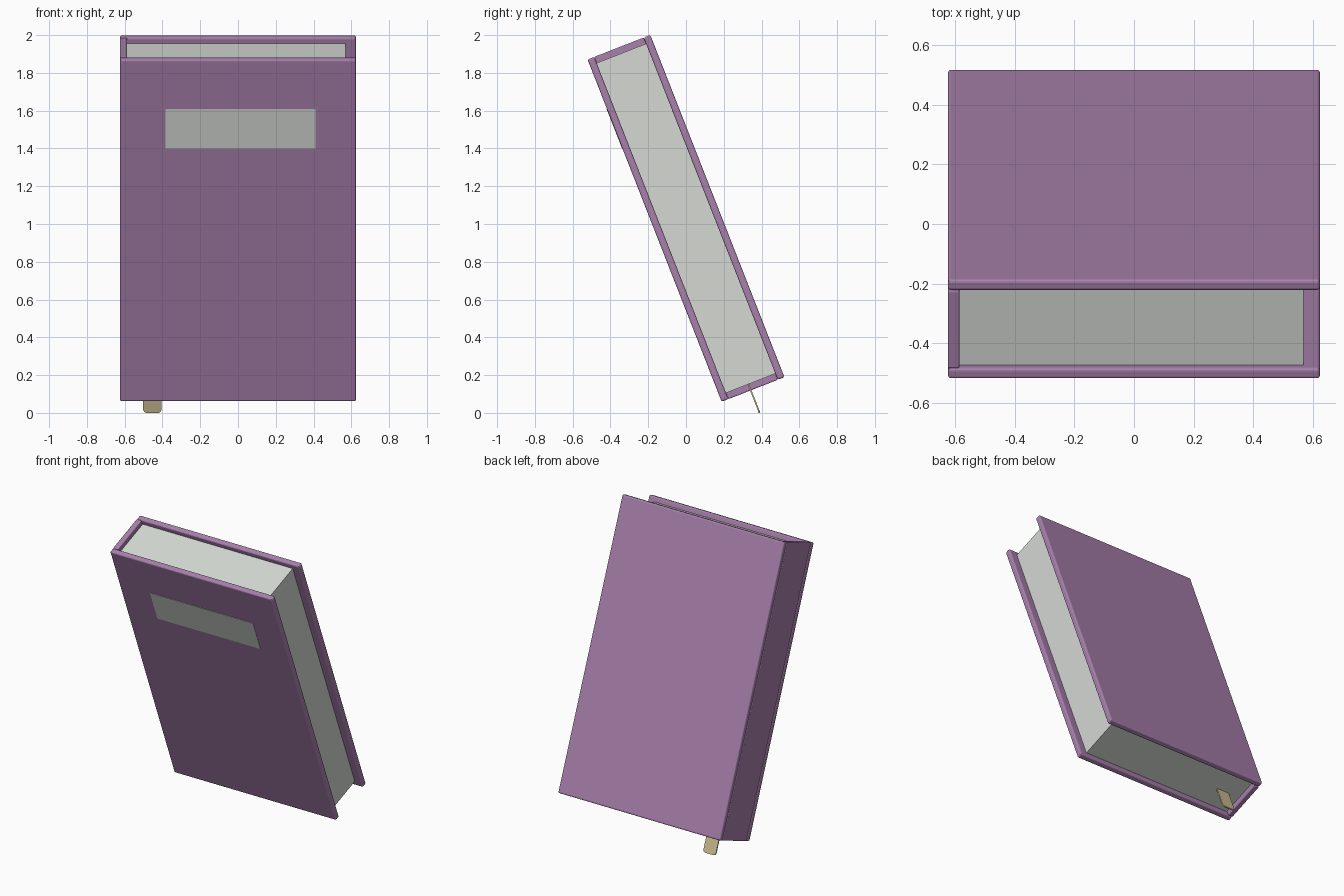
import bpy, bmesh, math
from mathutils import Matrix, Vector

if "Cube" in bpy.data.objects:
    bpy.data.objects.remove(bpy.data.objects["Cube"])

TILT = math.radians(21.4)
W, T, H = 1.25, 0.357, 1.946      # closed book: width, thickness, height
BOARD = 0.038                     # cover board thickness
INSET = 0.035                     # pages set back from the cover edge
LEAN = Matrix.Translation((0, 0, 1.03)) @ Matrix.Rotation(TILT, 4, 'X')


def material(name, color):
    m = bpy.data.materials.new(name)
    m.diffuse_color = (*color, 1)
    m.use_nodes = True
    m.node_tree.nodes["Principled BSDF"].inputs["Base Color"].default_value = m.diffuse_color
    return m


purple = material("purple_cloth", (0.39, 0.215, 0.41))
paper = material("paper", (0.66, 0.69, 0.65))
tan = material("tan_ribbon", (0.60, 0.51, 0.28))


def box(name, lo, hi, mat, bevel=0.0, round_bottom=0.0):
    """Box between two corners in book space, then leaned back."""
    lo, hi = Vector(lo), Vector(hi)
    bm = bmesh.new()
    bmesh.ops.create_cube(bm, size=1, matrix=Matrix.Translation((lo + hi) / 2)
                          @ Matrix.Diagonal((*(hi - lo), 1)))
    if round_bottom:
        edges = [e for e in bm.edges
                 if all(v.co.z < lo.z + 1e-4 for v in e.verts)
                 and abs(e.verts[0].co.x - e.verts[1].co.x) < 1e-5]
        bmesh.ops.bevel(bm, geom=edges, offset=round_bottom, segments=4,
                        profile=0.5, affect='EDGES')
    me = bpy.data.meshes.new(name)
    bm.to_mesh(me)
    bm.free()
    ob = bpy.data.objects.new(name, me)
    bpy.context.collection.objects.link(ob)
    me.materials.append(mat)
    ob.matrix_world = LEAN
    if bevel:
        mod = ob.modifiers.new("soft_edges", 'BEVEL')
        mod.width, mod.segments = bevel, 3
    return ob


x, y, z = W / 2, T / 2, H / 2

# Cover boards
box("front_cover", (-x, -y, -z), (x, -y + BOARD, z), purple, 0.01)
box("back_cover", (-x, y - BOARD, -z), (x, y, z), purple, 0.01)

# Spine between the boards
box("spine", (-x, -y + BOARD, -z), (-x + BOARD, y - BOARD, z), purple, 0.006)

# Page block
box("pages", (-x + 0.035, -y + BOARD, -z + INSET),
    (0.57, y - BOARD, z - INSET), paper)

# Title plate on the front cover
box("label", (-0.385, -y - 0.002, 0.467), (0.41, -y + 0.01, 0.693), paper)

# Ribbon bookmark hanging from the pages
box("bookmark", (-0.502, -0.017, -1.10), (-0.405, -0.009, -0.90), tan,
    round_bottom=0.02)
